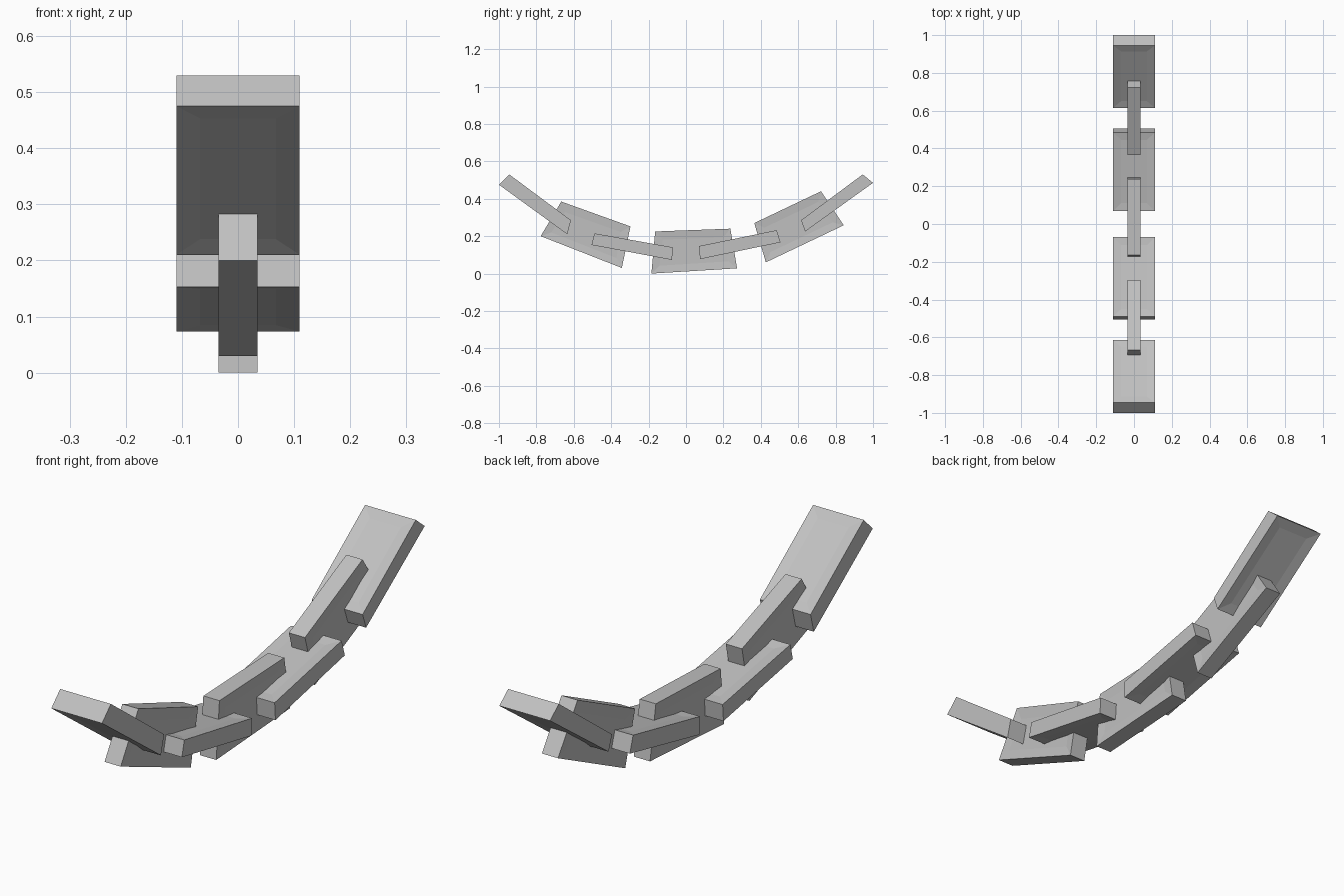
import bpy, bmesh, math

cube = bpy.data.objects.get("Cube")
if cube:
    bpy.data.objects.remove(cube, do_unlink=True)

# Plain grey metal
metal = bpy.data.materials.new("grey_metal")
grey = (0.53, 0.53, 0.53, 1)
metal.diffuse_color = grey
metal.use_nodes = True
metal.node_tree.nodes["Principled BSDF"].inputs["Base Color"].default_value = grey

FLAT, UPRIGHT = 0.11, 0.035     # half widths across x
RIM, RECESS = 0.06, 0.004       # border around the sunken centre panel


def make_link(name, profile, half, upright):
    """Extrude a side profile (y, z) across x and sink a panel in both broad faces."""
    bm = bmesh.new()
    base = bm.faces.new([bm.verts.new((-half, y, z)) for y, z in profile])
    grown = bmesh.ops.extrude_face_region(bm, geom=[base])["geom"]
    moved = [g for g in grown if isinstance(g, bmesh.types.BMVert)]
    bmesh.ops.translate(bm, verts=moved, vec=(2 * half, 0, 0))
    bmesh.ops.recalc_face_normals(bm, faces=bm.faces[:])

    # The two broadest faces carry the panels
    if upright:
        broad = [f for f in bm.faces if abs(f.normal.x) > 0.9]
    else:
        broad = sorted(bm.faces, key=lambda f: f.calc_area())[-2:]
    bmesh.ops.inset_individual(bm, faces=broad, thickness=RIM, depth=-RECESS)

    mesh = bpy.data.meshes.new(name)
    bm.to_mesh(mesh)
    bm.free()
    mesh.materials.append(metal)
    obj = bpy.data.objects.new(name, mesh)
    bpy.context.collection.objects.link(obj)
    return obj


# Flat links: corners run front top, back top, back bottom, front bottom
flat_links = {
    "front_end_link": [(-0.945, 0.53), (-0.615, 0.285), (-0.635, 0.21), (-1.0, 0.475)],
    "front_flat_link": [(-0.49, 0.215), (-0.07, 0.14), (-0.075, 0.073), (-0.505, 0.153)],
    "back_flat_link": [(0.07, 0.147), (0.485, 0.232), (0.505, 0.167), (0.075, 0.077)],
    "back_end_link": [(0.615, 0.285), (0.945, 0.53), (1.0, 0.485), (0.637, 0.225)],
}
# Upright links taper toward the inside of the sag
upright_links = {
    "front_upright_link": [(-0.667, 0.385), (-0.297, 0.252), (-0.343, 0.03), (-0.777, 0.2)],
    "middle_upright_link": [(-0.165, 0.225), (0.237, 0.24), (0.273, 0.028), (-0.185, 0.0)],
    "back_upright_link": [(0.365, 0.27), (0.722, 0.44), (0.843, 0.258), (0.427, 0.06)],
}

for name, profile in flat_links.items():
    make_link(name, profile, FLAT, False)
for name, profile in upright_links.items():
    make_link(name, profile, UPRIGHT, True)
